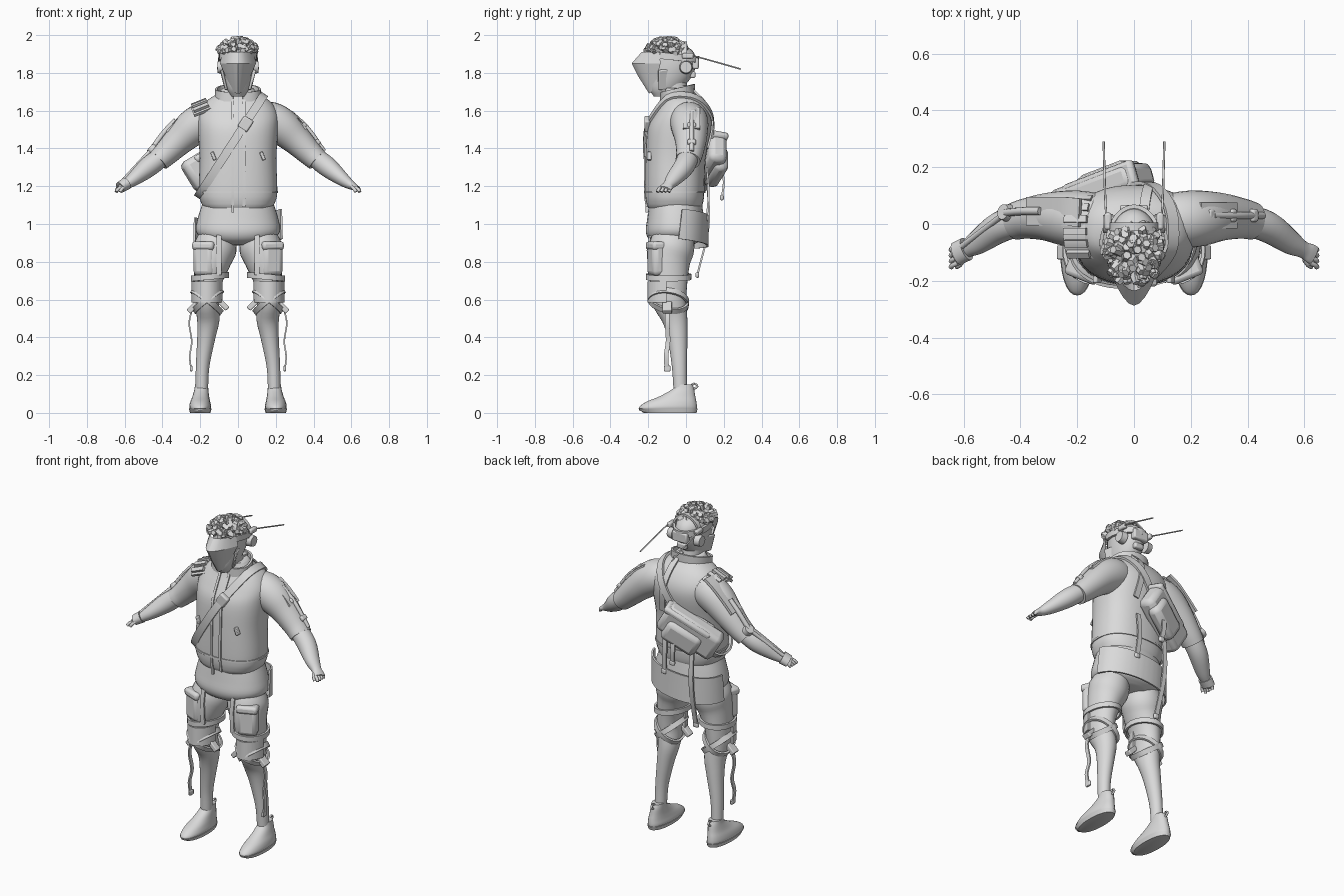
import bpy, bmesh, math, random
from mathutils import Vector, Matrix
from mathutils.bvhtree import BVHTree

random.seed(4)
if "Cube" in bpy.data.objects:
    bpy.data.objects.remove(bpy.data.objects["Cube"])

GREY = (0.7, 0.7, 0.7, 1)
mat = bpy.data.materials.new("plain grey")
mat.use_nodes = True
mat.diffuse_color = GREY
mat.node_tree.nodes["Principled BSDF"].inputs["Base Color"].default_value = GREY


def finish(name, bm, angle=40, bevel=0):
    """Turn a bmesh into a shaded object and return its surface tree."""
    bmesh.ops.recalc_face_normals(bm, faces=bm.faces)
    tree = BVHTree.FromBMesh(bm)
    me = bpy.data.meshes.new(name)
    bm.to_mesh(me)
    bm.free()
    me.materials.append(mat)
    me.shade_smooth()
    me.set_sharp_from_angle(angle=math.radians(angle))
    ob = bpy.data.objects.new(name, me)
    bpy.context.collection.objects.link(ob)
    if bevel:
        mod = ob.modifiers.new("Bevel", "BEVEL")
        mod.width, mod.segments = bevel, 2
    return tree


def spline(pts, k):
    """Catmull-Rom through points of any dimension."""
    pts = [Vector(p) for p in pts]
    out = []
    for i in range(len(pts) - 1):
        b, c = pts[i], pts[i + 1]
        m0 = (c - pts[i - 1]) / 2 if i else c - b
        m1 = (pts[i + 2] - b) / 2 if i + 2 < len(pts) else c - b
        for j in range(k):
            t = j / k
            h = t * t * (3 - 2 * t)
            out.append(b * (1 - h) + c * h + m0 * (t * (1 - t) ** 2) - m1 * (t * t * (1 - t)))
    return out + [pts[-1]]


def skin(bm, rings, closed=False):
    n = len(rings[0])
    pairs = list(zip(rings, rings[1:])) + ([(rings[-1], rings[0])] if closed else [])
    for a, b in pairs:
        for i in range(n):
            bm.faces.new((a[i], a[(i + 1) % n], b[(i + 1) % n], b[i]))
    if not closed:
        bm.faces.new(rings[0])
        bm.faces.new(rings[-1])


def loft(name, rings, side=1, flat=False, n=28, k=4, power=2.0):
    """Body from rings (x, y, z, half width, half depth)."""
    rows = spline(rings, k)
    cen = [Vector((r[0] * side, r[1], r[2])) for r in rows]
    bm = bmesh.new()
    loops = []
    for i, r in enumerate(rows):
        t = Vector((0, 0, 1)) if flat else (cen[min(i + 1, len(cen) - 1)] - cen[max(i - 1, 0)]).normalized()
        v = Vector((0, 1, 0))
        v = (v - t * v.dot(t)).normalized()
        u = v.cross(t)
        loop = []
        for j in range(n):
            c, s = math.cos(math.tau * j / n), math.sin(math.tau * j / n)
            f = (abs(c) ** power + abs(s) ** power) ** (-1 / power)
            loop.append(bm.verts.new(cen[i] + u * (c * f * r[3]) + v * (s * f * r[4])))
        loops.append(loop)
    skin(bm, loops)
    return finish(name, bm, 50)


def ribbon(name, pts, across, w, t=0.008, closed=False):
    """Flat band along a path; across is its width direction."""
    bm = bmesh.new()
    loops = []
    n = len(pts)
    for i, p in enumerate(pts):
        a = pts[i - 1] if closed or i else p
        b = pts[(i + 1) % n] if closed or i + 1 < n else p
        T = (b - a).normalized()
        W = Vector(across)
        W = (W - T * W.dot(T)).normalized()
        N = T.cross(W)
        loops.append([bm.verts.new(p + W * (sx * w / 2) + N * (sn * t / 2))
                      for sx, sn in ((-1, -1), (1, -1), (1, 1), (-1, 1))])
    skin(bm, loops, closed)
    finish(name, bm, 35)


def wrap(tree, centre, normal, a0=0, a1=360, off=0.005, n=40, start=(0, -1, 0)):
    """Points around a body in a tilted plane, with angles counted from the start direction."""
    c, nn = Vector(centre), Vector(normal).normalized()
    e1 = Vector(start)
    e1 = (e1 - nn * e1.dot(nn)).normalized()
    e2 = nn.cross(e1)
    out = []
    for i in range(n if a1 - a0 == 360 else n + 1):
        a = math.radians(a0 + (a1 - a0) * i / n)
        d = e1 * math.cos(a) + e2 * math.sin(a)
        hit = tree.ray_cast(c + d * 2, -d)[0]
        if hit:
            out.append(hit + d * off)
    return out


def box(name, loc, size, xdir=(1, 0, 0), bevel=0.008):
    x = Vector(xdir).normalized()
    y = Vector((0, 1, 0))
    y = (y - x * y.dot(x)).normalized()
    m = Matrix((x, y, x.cross(y))).transposed().to_4x4()
    bm = bmesh.new()
    bmesh.ops.create_cube(bm, size=1, matrix=Matrix.Translation(loc) @ m @ Matrix.Diagonal((*size, 1)))
    finish(name, bm, 40, bevel)


def disc(name, loc, r, depth, axis):
    bm = bmesh.new()
    q = Vector(axis).to_track_quat("Z", "Y").to_matrix().to_4x4()
    bmesh.ops.create_cone(bm, cap_ends=True, segments=20, radius1=r, radius2=r * 0.85, depth=depth,
                          matrix=Matrix.Translation(loc) @ q)
    finish(name, bm)


def rod(name, pts, r, side=1):
    loft(name, [(*p, r, r) for p in pts], side, n=8, k=3)


# torso clothing
jacket = loft("jacket", [(0, -.06, 1.085, .178, .14), (0, -.06, 1.11, .194, .15), (0, -.06, 1.17, .208, .157),
                         (0, -.055, 1.35, .203, .16), (0, -.035, 1.5, .213, .17), (0, -.02, 1.58, .212, .15),
                         (0, -.02, 1.645, .175, .115), (0, -.035, 1.69, .11, .085), (0, -.045, 1.72, .08, .075)],
              flat=True, n=40, power=2.4)
shirt = loft("shirt", [(0, -.055, .89, .1, .09), (0, -.055, .915, .178, .138), (0, -.055, .96, .222, .158),
                       (0, -.055, 1.03, .213, .15), (0, -.055, 1.12, .185, .138)], flat=True, n=40, power=2.2)
ribbon("jacket_hem", wrap(jacket, (0, -.06, 1.17), (0, 0, 1), off=.001), (0, 0, 1), .012, .008, True)
ribbon("collar", wrap(jacket, (0, -.04, 1.695), (0, -.25, 1), 15, 345, .008), (0, 0, 1), .05, .012)
ribbon("back_flap", wrap(shirt, (0, -.05, .98), (-.1, .1, 1), 95, 265, .012), (0, 0, 1), .16, .01)
for x, low in ((-.027, 1.06), (.032, 1.09)):
    pts = [jacket.ray_cast(Vector((x, -1, 1.1 + i * .035)), Vector((0, 1, 0)))[0] for i in range(17)]
    pts = [Vector((x, pts[0].y, low))] + pts
    ribbon("zip_edge", pts, (1, 0, 0), .014, .014)
for x in (-.13, .13):
    box("chest_tag", (x, -.195, 1.36), (.018, .025, .045), (1, 0, .4), .004)

# chest strap, bag and loose straps
slant = (.51, 0, -.33)
ribbon("chest_strap", wrap(jacket, (-.03, -.04, 1.425), slant, n=60, off=.01), slant, .045, .012, True)
box("strap_buckle", (.04, -.205, 1.53), (.07, .03, .06), (.33, 0, .51))
along = Vector((.31, .12, .19))
box("bag_body", (-.115, .12, 1.33), (.36, .1, .18), along, .03)
box("bag_pocket", (-.085, .16, 1.3), (.22, .08, .14), along, .03)
box("bag_lid", (-.115, .13, 1.405), (.3, .11, .04), along, .015)
ribbon("back_strap", wrap(jacket, (.08, -.04, 1.4), (1, 0, .15), 180, 275, .008), (1, 0, 0), .035, .01)
for x, y, top, low in ((-.12, .11, 1.25, .73), (.06, .11, 1.3, 1.03), (-.05, .19, 1.3, 1.14)):
    path = [(x, y, top), (x, y + .01, (top + low) / 2), (x + .01, y - (.05 if low < 1 else 0), low)]
    ribbon("hanging_strap", spline(path, 5), (1, 0, 0), .028, .01)
    box("strap_end", path[-1], (.035, .02, .03))

# head, visor and headset
loft("neck", [(0, -.02, 1.58, .07, .07), (0, -.05, 1.68, .06, .065), (0, -.07, 1.78, .06, .07)])
head = loft("head", [(0, -.125, 1.675, .035, .045), (0, -.11, 1.715, .058, .085), (0, -.085, 1.78, .077, .115),
                     (0, -.07, 1.85, .086, .125), (0, -.075, 1.91, .08, .115), (0, -.08, 1.955, .045, .065)],
            flat=True)
bm = bmesh.new()
grid = []
for z, half, mid, edge in ((1.91, .085, -.235, -.14), (1.85, .095, -.288, -.135),
                           (1.78, .078, -.252, -.145), (1.69, .04, -.195, -.165)):
    grid.append([bm.verts.new((half * s / 5, mid + (edge - mid) * abs(s / 5) ** 1.8, z + .03 * (s / 5) ** 2 * (z < 1.8)))
                 for s in range(-5, 6)])
for a, b in zip(grid, grid[1:]):
    for i in range(10):
        bm.faces.new((a[i], a[i + 1], b[i + 1], b[i]))
bmesh.ops.solidify(bm, geom=bm.faces[:], thickness=.008)
finish("visor", bm, 25)
ribbon("headset_band", wrap(head, (0, -.07, 1.885), (0, .1, 1), 50, 310, .008), (0, 0, 1), .035, .014)
ribbon("headset_arch", wrap(head, (0, -.01, 1.85), (0, 1, 0), -190, 10, .01, start=(1, 0, 0)), (0, 1, 0), .03, .012)
box("headset_rear", (0, .05, 1.85), (.1, .035, .06))
box("rear_clip", (0, .035, 1.79), (.06, .03, .035))
for s in (-1, 1):
    disc("earpiece", (s * .092, 0, 1.83), .036, .035, (s, 0, 0))
    box("cheek_guard", (s * .068, -.115, 1.765), (.014, .07, .11), (1, s * .35, -s * .25))
    rod("antenna", [(.09, .0, 1.895), (.1, .06, 1.885), (.107, .29, 1.82)], .004, s)
    box("antenna_base", (s * .092, .01, 1.89), (.025, .06, .03))

# hair tufts, fanned out from the crown
bm = bmesh.new()
for i in range(90):
    a, h = random.uniform(0, math.tau), random.uniform(.2, 1)
    f = math.sqrt(1 - h * h)
    d = Vector((f * math.cos(a), f * math.sin(a), h))
    p = Vector((0, -.102, 1.9)) + Vector((d.x * .085, d.y * .09, d.z * .06))
    aim = (d + Vector([random.uniform(-.5, .5) for _ in range(3)]) + Vector((0, -.25, 0))).normalized()
    m = Matrix.Translation(p + aim * .01) @ aim.to_track_quat("Z", "Y").to_matrix().to_4x4()
    bmesh.ops.create_cone(bm, cap_ends=True, segments=6, radius1=.024, radius2=.014,
                          depth=random.uniform(.035, .055), matrix=m)
for v in bm.verts:
    v.co.z = min(v.co.z, 2)
finish("hair", bm, 30)

for s in (-1, 1):
    # arms and hands
    loft("sleeve", [(.1, .01, 1.55, .09, .09), (.17, .015, 1.547, .1, .1), (.235, .02, 1.512, .098, .098),
                    (.305, .025, 1.45, .082, .085), (.375, .02, 1.38, .068, .072), (.42, .01, 1.337, .06, .066)], s)
    loft("forearm", [(.38, .02, 1.375, .05, .055), (.47, -.01, 1.305, .054, .055), (.55, -.064, 1.24, .038, .043),
                     (.595, -.09, 1.208, .025, .03), (.62, -.103, 1.195, .017, .034), (.635, -.112, 1.187, .012, .033)], s)
    for i in range(4):
        y = -.142 + i * .02
        rod("finger", [(.62 - i * .002, y + .005, 1.195), (.638, y - .003, 1.182), (.645, y - .01, 1.17)], .009, s)
    rod("thumb", [(.6, -.125, 1.2), (.615, -.145, 1.185), (.625, -.15, 1.17)], .009, s)

    # legs and shoes
    leg = loft("trouser_leg", [(.1, -.055, .98, .08, .1), (.119, -.075, .88, .113, .12), (.137, -.09, .8, .098, .112),
                               (.158, -.092, .7, .075, .1), (.165, -.09, .6, .065, .092), (.157, -.06, .5, .06, .068),
                               (.168, -.045, .4, .048, .053), (.187, -.035, .25, .036, .04),
                               (.192, -.03, .12, .033, .036)], s)
    loft("shoe", [(.2, -.095, .01, .05, .15), (.2, -.095, .03, .058, .153), (.2, -.078, .058, .053, .133),
                  (.197, -.045, .088, .044, .094), (.194, -.015, .125, .037, .058), (.193, -.01, .15, .034, .045)],
         s, flat=True, power=2.2)
    loft("sole", [(.2, -.085, 0, .054, .14), (.2, -.095, .022, .06, .157)], s, flat=True, power=2.2)
    rod("heel_loop", [(.193, .03, .12), (.193, .06, .14), (.193, .045, .155), (.193, .02, .14)], .006, s)

    # thigh pocket and leg straps
    box("thigh_pocket", (s * .172, -.145, .815), (.115, .1, .18), (1, s * .4, 0), .025)
    box("pocket_flap", (s * .172, -.147, .885), (.122, .105, .045), (1, s * .4, 0), .015)
    ribbon("thigh_strap", wrap(leg, (s * .155, -.09, .72), (s * .1, 0, 1), off=.012), (0, 0, 1), .03, .012, True)
    ribbon("front_strap", [Vector((s * .1, y, z)) for y, z in ((-.19, .94), (-.203, .86), (-.195, .73))],
           (1, 0, 0), .025, .01)
    for tilt in (.75, -.75):
        lean = (tilt, .1, 1)
        ribbon("knee_strap", wrap(leg, (s * .165, -.08, .59), lean, off=.01), lean, .03, .012, True)
    ribbon("knee_pad", wrap(leg, (s * .165, -.09, .64), (0, 0, 1), -80, 80, .008), (0, 0, 1), .11, .014)
    box("outer_knee_plate", (s * .238, -.1, .56), (.07, .05, .03), (s, 0, -1), .005)
    box("inner_knee_plate", (s * .08, -.12, .575), (.07, .04, .028), (s, 0, 1), .005)
    ribbon("calf_strap", spline([(s * .235, -.1, .57), (s * .258, -.1, .48), (s * .245, -.095, .38),
                                 (s * .255, -.105, .3), (s * .247, -.1, .22)], 5), (0, 1, 0), .024, .008)
    box("calf_strap_end", (s * .247, -.1, .235), (.014, .035, .03), bevel=.004)

# left arm holder
path = spline([(.235, .03, 1.615), (.3, .03, 1.565), (.36, .03, 1.503), (.42, .03, 1.432)], 4)
ribbon("arm_patch", path[:9], (0, 1, 0), .09, .012)
rod("arm_tube", [(.28, .03, 1.59), (.37, .03, 1.505), (.455, .03, 1.385)], .012)
for p in (path[2], path[7], path[-1]):
    box("tube_clip", p, (.03, .045, .03), (1, 0, -1))

# right arm brace
path = spline([(-.19, .04, 1.65), (-.25, .045, 1.61), (-.32, .045, 1.545), (-.375, .045, 1.487)], 4)
ribbon("upper_brace_plate", path, (0, 1, 0), .1, .016)
rod("upper_brace_rod", [(-.33, .045, 1.55), (-.395, .045, 1.48), (-.45, .04, 1.405)], .014)
disc("brace_joint", (-.452, .04, 1.395), .032, .03, (-.7, .2, .7))
rod("lower_brace_rod", [(-.452, .04, 1.4), (-.53, -.02, 1.315), (-.615, -.085, 1.222)], .011)
loft("wrist_cuff", [(.59, -.088, 1.215, .034, .042), (.625, -.105, 1.193, .03, .042)], -1, k=2)

# segmented pad over the right shoulder
slope = (1, 0, .4)
pad = wrap(jacket, (-.15, -.02, 1.5), slope, -145, -45, .012)
ribbon("shoulder_pad_base", pad, slope, .1, .016)
for i in range(6):
    ribbon("shoulder_pad_segment", [p + Vector((-.004, 0, .012)) for p in pad[i * 7:i * 7 + 5]], slope, .085, .028)
